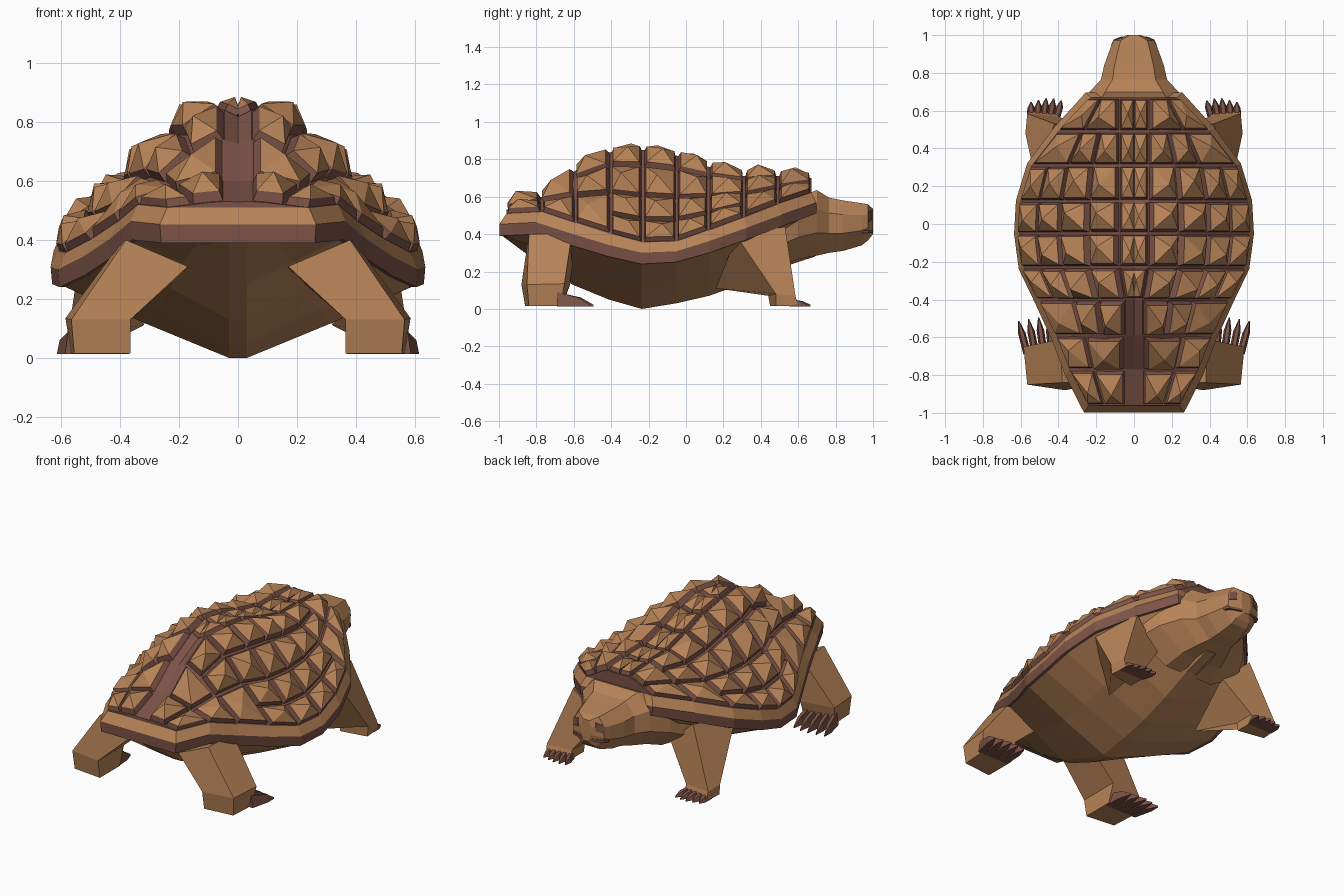
import bpy, bmesh, random
from mathutils import Vector as V

if "Cube" in bpy.data.objects:
    bpy.data.objects.remove(bpy.data.objects["Cube"])
random.seed(4)


def material(name, rgb):
    m = bpy.data.materials.new(name)
    m.diffuse_color = (*rgb, 1)
    m.use_nodes = True
    m.node_tree.nodes["Principled BSDF"].inputs["Base Color"].default_value = m.diffuse_color
    return m


TAN = material("tan_skin", (0.47, 0.225, 0.095))
RED = material("red_brown", (0.20, 0.085, 0.062))


def finish(name, bm, mats, recalc=True):
    if recalc:
        bmesh.ops.recalc_face_normals(bm, faces=bm.faces)
    me = bpy.data.meshes.new(name)
    bm.to_mesh(me)
    bm.free()
    for m in mats:
        me.materials.append(m)
    ob = bpy.data.objects.new(name, me)
    bpy.context.collection.objects.link(ob)
    return ob


def loft(bm, rings, caps=True, closed=True, band_mats=None):
    vs = [[bm.verts.new(p) for p in r] for r in rings]
    n = len(vs[0])
    for i in range(len(vs) - 1):
        for k in range(n if closed else n - 1):
            j = (k + 1) % n
            f = bm.faces.new((vs[i][k], vs[i][j], vs[i + 1][j], vs[i + 1][k]))
            f.material_index = band_mats[i] if band_mats else 0
    if caps:
        bm.faces.new(vs[0])
        bm.faces.new(vs[-1])


def flip(pts):
    return [(-x, y, z) for x, y, z in pts]


# Shell stations from tail to head: y, half width, rim z, dome z, keel z, rim bottom z
ROWS = [(-.96, .24, .51, .53, .40, .39), (-.77, .34, .52, .60, .25, .40),
        (-.59, .41, .46, .74, .13, .34), (-.40, .50, .40, .84, .05, .28),
        (-.23, .585, .355, .85, .00, .24), (-.05, .61, .36, .82, .03, .25),
        (.12, .60, .42, .76, .07, .30), (.31, .54, .49, .71, .14, .37),
        (.49, .40, .56, .71, .22, .44), (.67, .23, .62, .70, .28, .51)]
HEIGHT = [.95, 1, .80, .47, .21, 0]


def dome_point(i, j):
    y, w, zr, zt = ROWS[i][:4]
    f1 = (.045 if i < 4 else .075) / w
    f = 0 if j == 0 else f1 + (1 - f1) * [0, .29, .56, .79, 1][j - 1]
    return V((w * f, y, zr + (zt - zr) * HEIGHT[j]))


# Dome under the plates, visible as grooves
bm = bmesh.new()
rings = []
for i in range(len(ROWS)):
    half = [dome_point(i, j) for j in range(6)]
    rings.append(flip(half[:0:-1]) + half)
loft(bm, rings, closed=False)
finish("shell_base", bm, [RED])

# Raised plates: red-brown walls with a tan pyramid on top
bm = bmesh.new()
for i in range(len(ROWS) - 1):
    cols = [0, 1, 2, 3, 4, 5]
    if i < 2 or i == 8:
        cols = [0, 1, 3, 5]
    elif i in (2, 7):
        cols = [0, 1, 2, 3, 5]
    for a, b in zip(cols, cols[1:]):
        if a == 0 and i < 3:      # open groove behind the hump
            continue
        q = [dome_point(i, a), dome_point(i, b), dome_point(i + 1, b), dome_point(i + 1, a)]
        c = sum(q, V()) / 4
        n = (q[2] - q[0]).cross(q[3] - q[1]).normalized()
        peak = .055 if a == 0 else (.065 if b == 5 else .085)
        jit = V((random.uniform(-.015, .015) * (a > 0), random.uniform(-.025, .025), 0))
        for s in (1, -1):
            def mk(p):
                return bm.verts.new((p.x * s, p.y, p.z))
            low = [mk(c + (p - c) * .95 - n * .01) for p in q]
            top = [mk(c + (p - c) * .82 + n * peak * .42) for p in q]
            apex = mk(c + n * peak + jit)
            for k in range(4):
                j = (k + 1) % 4
                for vs, m in (((low[k], low[j], top[j], top[k]), 1), ((top[k], top[j], apex), 0)):
                    f = bm.faces.new(vs if s > 0 else vs[::-1])
                    f.material_index = m
finish("shell_plates", bm, [TAN, RED], recalc=False)


# Two-tone rim round the shell
def outline(dx, sy, zs):
    right = [(r[1] + dx, r[0] * sy, z) for r, z in zip(ROWS, zs)]
    return right + flip(right[::-1])


top = [r[2] for r in ROWS]
bot = [r[5] for r in ROWS]
mid = [t * .5 + b * .5 + .003 for t, b in zip(top, bot)]
bm = bmesh.new()
loft(bm, [outline(0, 1, top), outline(.025, 1.04, mid),
          outline(.02, 1.04, bot), outline(-.03, .99, bot)],
     caps=False, band_mats=[0, 1, 1])
finish("shell_rim", bm, [TAN, RED])

# Keeled belly
bm = bmesh.new()
rings = []
for y, w, zr, zt, zk, zb in ROWS:
    y *= 1.03
    half = [(.03, y, zk), (.55 * w, y, zk + (zb - zk) * .5), (w + .01, y, zb + .005)]
    rings.append(flip(half[::-1]) + half)
loft(bm, rings)
finish("belly", bm, [TAN])

# Neck and head: y, half width, top z, bottom z
bm = bmesh.new()
rings = []
for y, w, zt, zb in [(.48, .37, .54, .22), (.60, .31, .60, .265), (.70, .235, .635, .285),
                     (.765, .175, .595, .30), (.84, .158, .58, .31), (.94, .122, .565, .34),
                     (.972, .108, .56, .365), (1.0, .035, .535, .40)]:
    h = zt - zb
    half = [(w * .45, y, zb), (w, y, zb + h * .35), (w, y, zb + h * .72), (w * .65, y, zt)]
    rings.append(half + flip(half[::-1]))
loft(bm, rings)
finish("neck_and_head", bm, [TAN])

# Eyes: thin dark plates on the upper snout corners
bm = bmesh.new()
for s in (1, -1):
    loft(bm, [[(s * (.104 + d), .974 + d, .465), (s * (.06 + d), .991 + d, .475),
               (s * (.06 + d), .988 + d, .525), (s * (.098 + d), .974 + d, .515)]
              for d in (-.006, .003)])
finish("eyes", bm, [RED])

# Mouth slit
bm = bmesh.new()
loft(bm, [[(-.122, .945, z), (-.108, .976, z), (-.034, .999, z),
           (.034, .999, z), (.108, .976, z), (.122, .945, z)] for z in (.405, .42)])
finish("mouth", bm, [RED])

# Legs: hip, ankle and sole rings
LEGS = {
    "rear_legs": [[(.39, -.61, .40), (.38, -.84, .40), (.17, -.84, .31), (.17, -.60, .30)],
                  [(.585, -.65, .135), (.565, -.85, .13), (.365, -.88, .13), (.365, -.62, .13)],
                  [(.565, -.67, .015), (.555, -.84, .015), (.365, -.86, .015), (.365, -.66, .015)]],
    "front_legs": [[(.53, .27, .39), (.42, .53, .44), (.24, .50, .28), (.32, .16, .11)],
                   [(.575, .48, .08), (.565, .585, .07), (.40, .57, .07), (.40, .44, .07)],
                   [(.57, .48, .015), (.56, .60, .015), (.40, .59, .015), (.40, .45, .015)]]}
for name, rings in LEGS.items():
    bm = bmesh.new()
    loft(bm, rings)
    loft(bm, [flip(r) for r in rings])
    finish(name, bm, [TAN])

# Claws: fans of five tapered toes
for name, x0, x1, t0, t1, yb, yt, zb in [
        ("rear_claws", .39, .565, .40, .61, -.69, -.49, .09),
        ("front_claws", .415, .545, .385, .545, .55, .67, .055)]:
    bm = bmesh.new()
    for k in range(5):
        u = k / 4
        xb, xt = x0 + (x1 - x0) * u, t0 + (t1 - t0) * u
        tip = yt - abs(u - .4) * .04
        rings = []
        for s, w in ((0, .021), (.65, .02), (1, .003)):
            x, y = xb + (xt - xb) * s, yb + (tip - yb) * s
            z = zb + (.022 - zb) * s * s
            rings.append([(x - w, y, .013), (x + w, y, .013), (x + w * .5, y, z), (x - w * .5, y, z)])
        loft(bm, rings)
        loft(bm, [flip(r) for r in rings])
    finish(name, bm, [RED])
